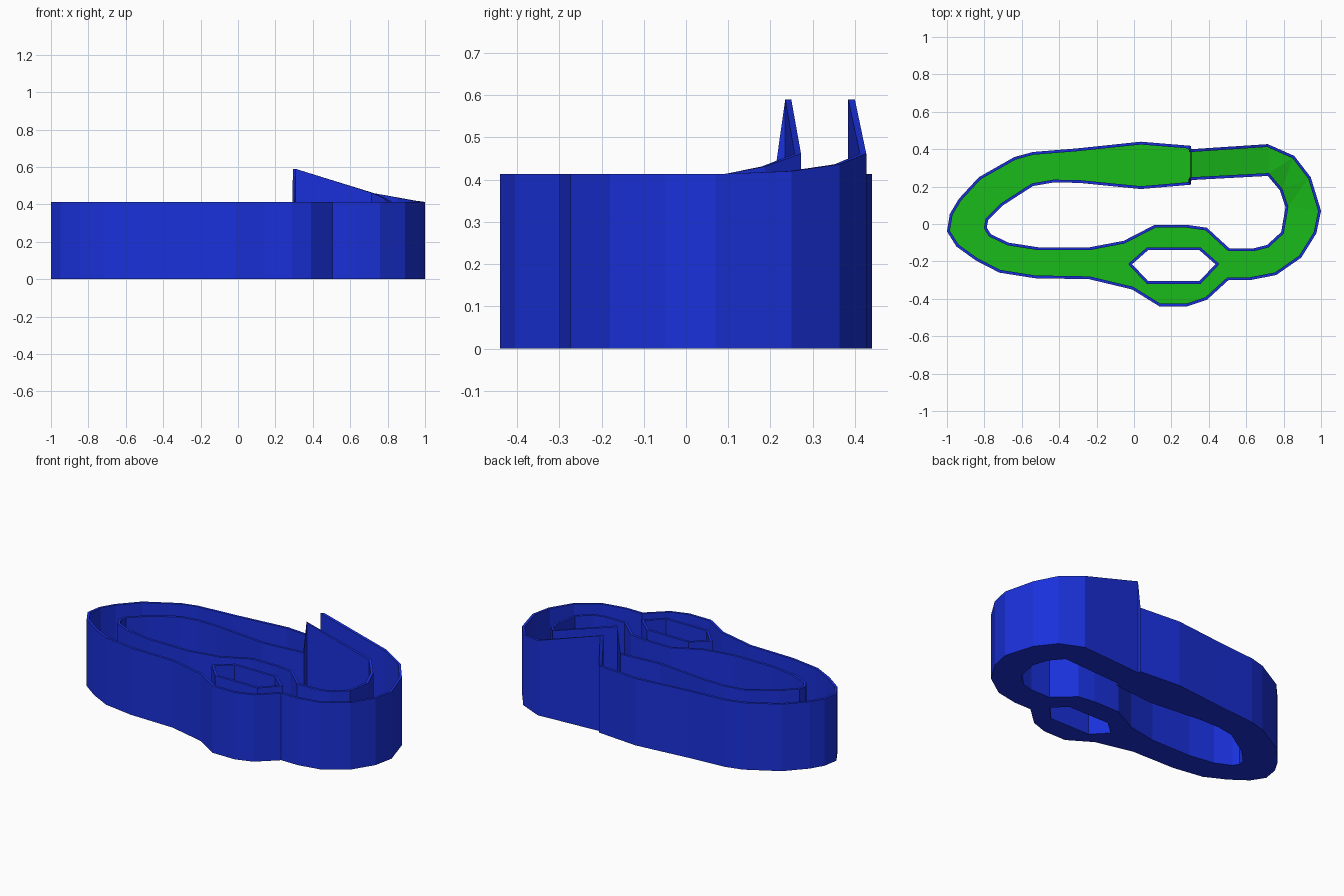
import bpy, bmesh, math
from mathutils import Vector

if "Cube" in bpy.data.objects:
    bpy.data.objects.remove(bpy.data.objects["Cube"])

RIM, FLOOR, WALL = 0.413, 0.03, 0.015

# Plan outlines, all clockwise, the first two starting at the open end of the gate
OUTER = [(.307, .40), (.715, .427), (.857, .364), (.945, .25), (1, .07), (.975, -.05),
         (.894, -.18), (.76, -.273), (.62, -.3), (.505, -.3), (.39, -.405), (.285, -.44),
         (.135, -.44), (-.01, -.35), (-.24, -.295), (-.53, -.29), (-.72, -.26),
         (-.846, -.195), (-.95, -.12), (-1, -.04), (-.985, .053), (-.937, .134),
         (-.83, .25), (-.64, .358), (-.54, .385), (-.305, .404), (.037, .44), (.303, .418)]
INNER = [(.307, .235), (.715, .257), (.78, .18), (.81, .09), (.787, -.043), (.712, -.112),
         (.64, -.13), (.51, -.13), (.444, -.07), (.39, -.02), (.285, -.005), (.11, -.005),
         (-.055, -.09), (-.24, -.125), (-.51, -.125), (-.67, -.1), (-.765, -.055),
         (-.787, -.02), (-.78, .02), (-.70, .1), (-.54, .203), (-.43, .222),
         (-.295, .22), (.037, .187), (.303, .21)]
SLOT = [(.075, -.14), (.35, -.14), (.435, -.215), (.35, -.305), (.075, -.305), (-.01, -.215)]


def rise(x, y):
    """Extra height of the gate ramp above the flat rim."""
    if x < .305 or y < .09:
        return 0
    if x <= .72:
        return .047 + .13 * (.72 - x) / .413
    return .047 * (math.atan2(y - .09, x - .72) / (math.pi / 2)) ** 2


def offset(loop, d):
    """Mitred offset; positive d moves to the right of travel."""
    out = []
    for i, p in enumerate(loop):
        p, a, b = Vector(p), Vector(loop[i - 1]), Vector(loop[(i + 1) % len(loop)])
        e, f = (p - a).normalized(), (b - p).normalized()
        m = Vector((e.y, -e.x)) + Vector((f.y, -f.x))
        k = d / max(m.length_squared / 2, .6)
        out.append((p.x + m.x * k, p.y + m.y * k))
    return out


def material(name, colour):
    m = bpy.data.materials.new(name)
    m.diffuse_color = (*colour, 1)
    m.use_nodes = True
    m.node_tree.nodes["Principled BSDF"].inputs["Base Color"].default_value = m.diffuse_color
    return m


def finish(bm, name, mat):
    me = bpy.data.meshes.new(name)
    bm.to_mesh(me)
    bm.free()
    me.materials.append(mat)
    ob = bpy.data.objects.new(name, me)
    bpy.context.collection.objects.link(ob)
    return ob


def wall(name, loop, side, mat):
    """Thin upright wall following a closed outline."""
    bm = bmesh.new()
    inset = offset(loop, WALL * side)
    tops = [RIM + rise(*p) for p in loop]
    rings = []
    for pts, zs in ((loop, None), (loop, tops), (inset, tops), (inset, None)):
        rings.append([bm.verts.new((x, y, zs[i] if zs else 0))
                      for i, (x, y) in enumerate(pts)])
    n = len(loop)
    for r in range(4):
        a, b = rings[r], rings[(r + 1) % 4]
        for i in range(n):
            j = (i + 1) % n
            bm.faces.new((a[i], a[j], b[j], b[i]))
    bmesh.ops.recalc_face_normals(bm, faces=bm.faces)
    return finish(bm, name, mat)


def plate(loops):
    """Flat filled plan with holes."""
    bm = bmesh.new()
    edges = []
    for loop in loops:
        vs = [bm.verts.new((x, y, 0)) for x, y in loop]
        edges += [bm.edges.new((vs[i - 1], vs[i])) for i in range(len(vs))]
    bmesh.ops.triangle_fill(bm, edges=edges, use_beauty=True, normal=(0, 0, 1))
    return bm


blue = material("blue", (.01, .03, .7))
green = material("green", (.01, .5, .01))

# Walls around the outside, the large opening and the slot
wall("outer_wall", OUTER, 1, blue)
wall("opening_wall", INNER, -1, blue)
wall("slot_wall", SLOT, -1, blue)

# Underside
base = plate((OUTER, INNER, SLOT))
for f in base.faces:
    f.normal_update()
    if f.normal.z > 0:
        f.normal_flip()
finish(base, "base_plate", blue)

# Recessed floor that climbs along the gate
floor = plate((offset(OUTER, WALL), offset(INNER, -WALL), offset(SLOT, -WALL)))
for x in (.303, .307, .72):
    bmesh.ops.bisect_plane(floor, geom=floor.verts[:] + floor.edges[:] + floor.faces[:],
                           plane_co=(x, 0, 0), plane_no=(1, 0, 0))
for f in floor.faces:
    f.normal_update()
    if f.normal.z < 0:
        f.normal_flip()
for v in floor.verts:
    v.co.z = FLOOR + rise(v.co.x, v.co.y)
finish(floor, "recessed_floor", green)
